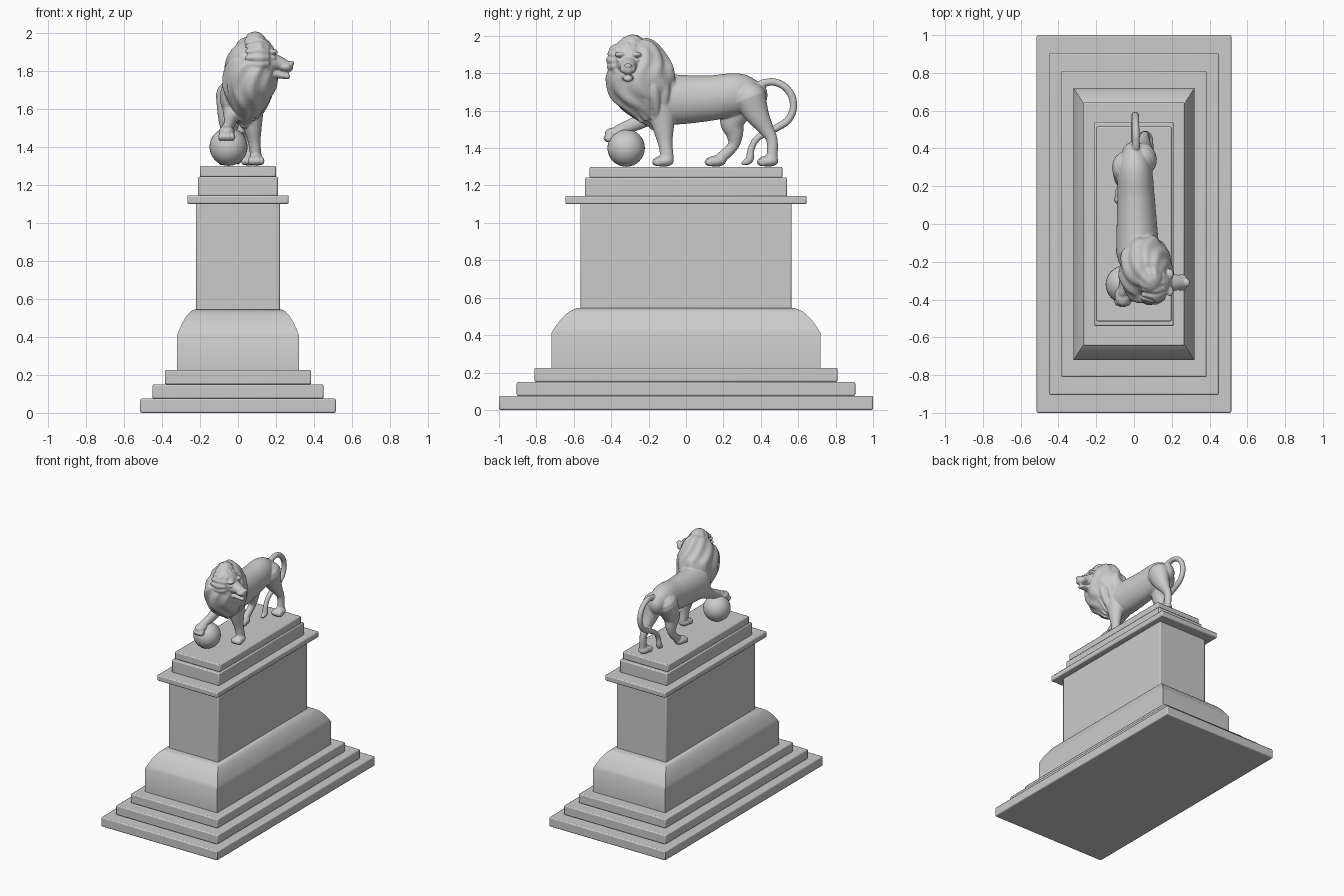
import bpy, bmesh, math
from mathutils import Matrix, Vector

default_cube = bpy.data.objects.get("Cube")
if default_cube:
    bpy.data.objects.remove(default_cube)

stone = bpy.data.materials.new("grey stone")
stone.use_nodes = True
grey = [.6, .6, .6, 1]
stone.diffuse_color = grey
stone.node_tree.nodes["Principled BSDF"].inputs["Base Color"].default_value = grey

PLINTH_TOP = 1.3


def finish(bm, name, smooth_angle):
    """Turn a bmesh into a named stone object with smooth shading."""
    bmesh.ops.recalc_face_normals(bm, faces=bm.faces)
    mesh = bpy.data.meshes.new(name)
    bm.to_mesh(mesh)
    bm.free()
    mesh.materials.append(stone)
    obj = bpy.data.objects.new(name, mesh)
    bpy.context.collection.objects.link(obj)
    bpy.ops.object.select_all(action="DESELECT")
    obj.select_set(True)
    bpy.context.view_layer.objects.active = obj
    bpy.ops.object.shade_smooth_by_angle(angle=math.radians(smooth_angle))
    return obj


def bridge(bm, rings):
    """Skin a list of vertex rings and close both ends."""
    for lower, upper in zip(rings, rings[1:]):
        for i in range(len(lower)):
            bm.faces.new((lower[i - 1], lower[i], upper[i], upper[i - 1]))
    bm.faces.new(rings[0])
    bm.faces.new(rings[-1])


def stack(name, levels):
    """Rectangular solid through (half width, half depth, height) levels."""
    bm = bmesh.new()
    corners = ((-1, -1), (1, -1), (1, 1), (-1, 1))
    bridge(bm, [[bm.verts.new((sx * width, sy * depth, height)) for sx, sy in corners]
                for width, depth, height in levels])
    return finish(bm, name, 35)


def slab(name, width, depth, bottom, top):
    """Box with softly rounded edges."""
    obj = stack(name, [(width, depth, bottom), (width, depth, top)])
    bevel = obj.modifiers.new("soft edges", "BEVEL")
    bevel.width, bevel.segments = .008, 2


def curve_through(points, steps=6):
    """Catmull-Rom curve through the points."""
    points = [points[0] * 2 - points[1], *points, points[-1] * 2 - points[-2]]
    path = []
    for before, start, end, after in zip(points, points[1:], points[2:], points[3:]):
        for k in range(steps):
            t = k / steps
            leave, arrive = (end - before) / 2, (after - start) / 2
            ease = t * t * (3 - 2 * t)
            path.append(start.lerp(end, ease) + leave * t * (1 - t) ** 2
                        - arrive * t * t * (1 - t))
    return path + [points[-2]]


def loft(bm, stations, squash=1, axis=(1, 0, 0), ripple=0):
    """Round-ended tube through (x, y, z, radius); squash scales it along axis."""
    path = curve_through([Vector(s) for s in stations])
    frames = []
    for i, point in enumerate(path):
        ahead, behind = path[min(i + 1, len(path) - 1)], path[max(i - 1, 0)]
        frames.append((point.xyz, (ahead.xyz - behind.xyz).normalized(), point.w))

    def dome(frame, sign):
        centre, along, radius = frame
        reach = sign * radius * min(squash, 1)
        return [(centre + along * reach * math.sin(a), along, radius * math.cos(a))
                for a in (.5, 1, 1.4)]

    frames = dome(frames[0], -1)[::-1] + frames + dome(frames[-1], 1)
    rings = []
    for centre, along, radius in frames:
        across = Vector(axis)
        across = (across - along * across.dot(along)).normalized()
        up = along.cross(across)
        ring = []
        for i in range(48):
            a = math.tau * i / 48
            wave = math.sin(9 * a + 3 * math.sin(centre.z * 17)) + math.sin(5 * a - centre.z * 23) / 2
            offset = across * squash * math.cos(a) + up * math.sin(a)
            ring.append(bm.verts.new(centre + offset * radius * (1 + ripple * wave)))
        rings.append(ring)
    bridge(bm, rings)


def blob(bm, centre, size):
    """Ellipsoid."""
    bmesh.ops.create_uvsphere(bm, u_segments=32, v_segments=16, radius=1,
                              matrix=Matrix.Translation(centre) @ Matrix.Diagonal((*size, 1)))


def profile(bm, x_start, x_end, outline, squash, ripple=0):
    """Tube from side-on (y, z, radius) points, leaning from x_start to x_end."""
    last = len(outline) - 1
    loft(bm, [(x_start + (x_end - x_start) * i / last, *point)
              for i, point in enumerate(outline)], squash, ripple=ripple)


def leg(bm, x_hip, x_foot, outline):
    """Leg ending in a paw whose four toes droop when it is raised."""
    profile(bm, x_hip, x_foot, outline, .85)
    y, z = outline[-1][0] - .02, outline[-1][1] - .01
    blob(bm, (x_foot, y, z), (.042, .055, .03))
    for toe in range(4):
        spread = (toe - 1.5) * .02
        blob(bm, (x_foot + spread, y - .04 + abs(spread) / 3, z * .85), (.014, .025, .022))


# Pedestal steps
for i, name in enumerate(("lower_step", "middle_step", "upper_step")):
    slab(name, .515 - .065 * i, 1 - .095 * i, .075 * i, .075 * (i + 1))

# Curved base, narrowing along a parabola to the shaft
SHAFT_WIDTH, SHAFT_DEPTH = .22, .565
levels = [(.32, .72, .225)]
for i in range(11):
    u = 1 - i / 10
    levels.append((SHAFT_WIDTH + .1 * u, SHAFT_DEPTH + .155 * u, .41 + .135 * (1 - u * u)))
stack("curved_base", levels)

slab("shaft", SHAFT_WIDTH, SHAFT_DEPTH, .53, 1.11)
slab("cornice", .267, .645, 1.1, 1.145)
slab("cap_block", .21, .54, 1.14, 1.243)
slab("top_plinth", .2, .515, 1.24, PLINTH_TOP)

# Ball under the raised paw
bm = bmesh.new()
blob(bm, (0, 0, 0), (.1, .1, .1))
ball = finish(bm, "ball", 60)
ball.location = (-.05, -.32, PLINTH_TOP + .1)

# The lion is modelled with its feet at zero height
lion = bmesh.new()

# Torso, from rump to chest
profile(lion, 0, .02, [(.37, .38, .08), (.28, .39, .11), (.15, .37, .12),
                       (0, .36, .13), (-.15, .36, .14)], .82)

# Mane, rippled into waves
profile(lion, .03, .09, [(-.17, .22, .03), (-.19, .3, .11), (-.22, .4, .17),
                         (-.25, .5, .18), (-.27, .59, .14), (-.3, .64, .08)], .78, ripple=.04)

# Hanging locks around the neck
for i in range(11):
    a = i * .44 - 2.3
    stations = []
    for spread, y, z, radius in ((.14, -.24, .49, .024), (.15, -.22, .41, .026),
                                 (.12, -.2, .33, .022), (.07, -.18, .24, .008)):
        stations.append((.05 + spread * .8 * math.cos(a), y + spread * math.sin(a),
                         z + .01 * (i % 3), radius))
    loft(lion, stations)

# Head, turned to the side
FACE_Y = -.31
SIDEWAYS = (0, 1, 0)
blob(lion, (.125, FACE_Y, .57), (.075, .085, .095))
muzzle = [(.15, .55, .06), (.21, .54, .04), (.26, .52, .03)]
jaw = [(.13, .48, .03), (.2, .48, .02), (.26, .47, .015)]
for outline, squash in ((muzzle, 1.15), (jaw, 1.6)):
    loft(lion, [(x, FACE_Y, z, radius) for x, z, radius in outline], squash, SIDEWAYS)
blob(lion, (.28, FACE_Y, .54), (.017, .022, .013))

# Brows, eyes, lips and ears
for side in (-1, 1):
    eye_y = FACE_Y + side * .045
    blob(lion, (.19, eye_y, .6), (.02, .028, .013))
    blob(lion, (.185, eye_y, .57), (.017, .018, .011))
    blob(lion, (.25, FACE_Y + side * .022, .52), (.03, .022, .02))
    blob(lion, (.115, FACE_Y + side * .08, .62), (.02, .022, .028))

# Hair framing the face
for i in range(13):
    a = i * .38 - .7
    stations = []
    for x, spread, radius in ((.15, .08, .018), (.11, .095, .023), (.05, .09, .013)):
        stations.append((x, FACE_Y + spread * math.cos(a), .565 + spread * math.sin(a), radius))
    loft(lion, stations, axis=SIDEWAYS)

# Standing foreleg, then the foreleg raised onto the ball
leg(lion, .07, .095, [(-.13, .32, .08), (-.12, .2, .055), (-.11, .12, .038), (-.1, .04, .035)])
leg(lion, -.03, -.06, [(-.15, .3, .06), (-.25, .24, .04), (-.32, .21, .034), (-.36, .19, .034)])

# Hind leg stretched back, then the one stepping forward
leg(lion, .045, .06, [(.34, .37, .09), (.38, .28, .065), (.43, .2, .04),
                      (.46, .14, .03), (.46, .04, .03)])
leg(lion, -.04, -.06, [(.3, .37, .09), (.25, .25, .07), (.26, .17, .045),
                       (.25, .11, .03), (.18, .04, .03)])

# Tail, an open loop that drops between the hind legs
tail = []
for degrees in range(110, -80, -30):
    a = math.radians(degrees)
    tail.append((.45 + .125 * math.cos(a), .33 + .125 * math.sin(a), .02))
tail += [(.39, .16, .018), (.35, .1, .018), (.34, .04, .022), (.31, .02, .014)]
profile(lion, .01, 0, tail, 1)

# Fuse the parts into one carved figure
figure = finish(lion, "lion", 60)
figure.location.z = PLINTH_TOP
fuse = figure.modifiers.new("fuse", "REMESH")
fuse.mode, fuse.voxel_size, fuse.use_smooth_shade = "VOXEL", .0055, True
soften = figure.modifiers.new("soften", "SMOOTH")
soften.factor, soften.iterations = .5, 5
